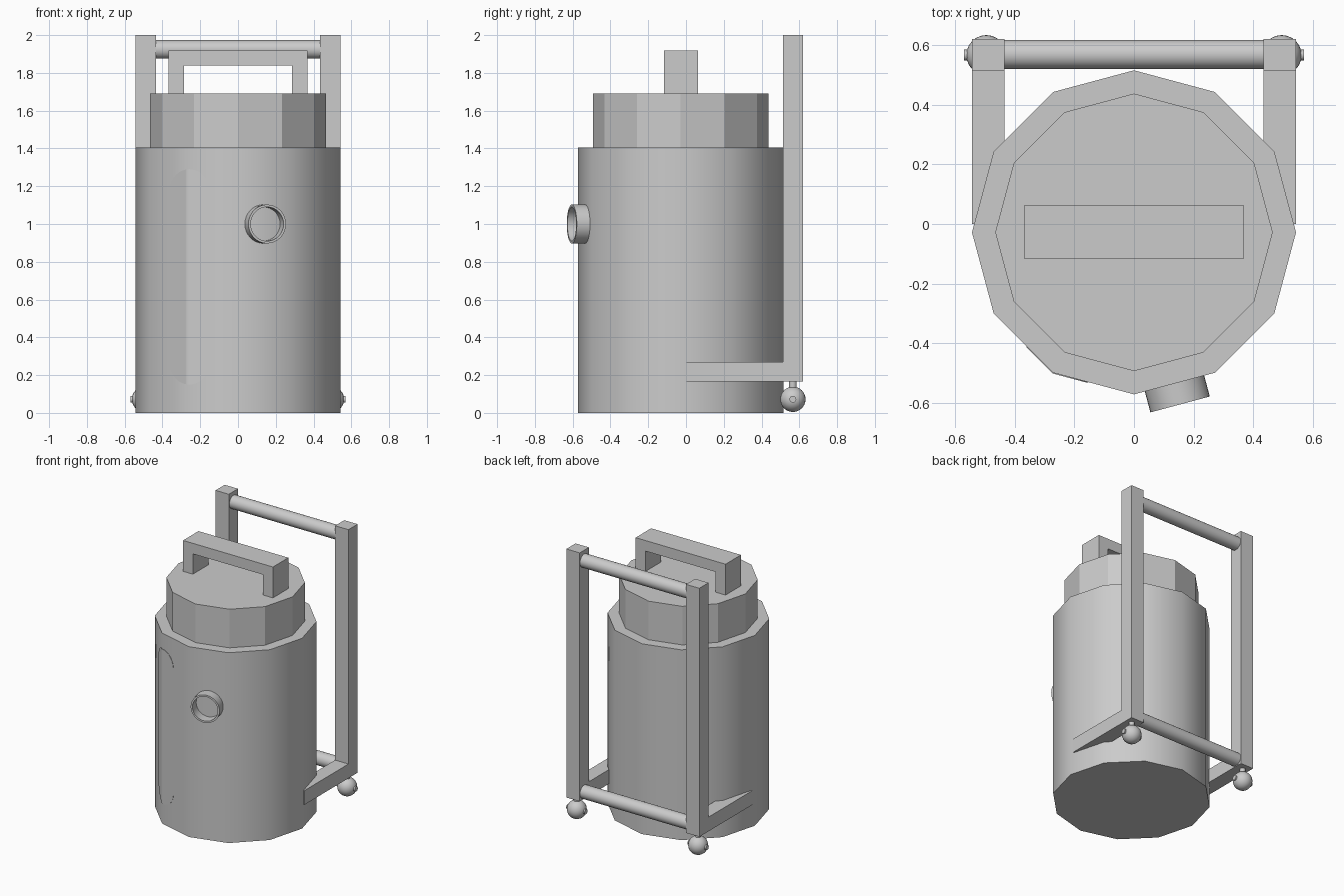
import bpy, bmesh, math
from mathutils import Vector

if "Cube" in bpy.data.objects:
    bpy.data.objects.remove(bpy.data.objects["Cube"])

CY, R = -0.028, 0.543            # body centre and radius


def smooth(ob, deg):
    bpy.ops.object.select_all(action='DESELECT')
    ob.select_set(True)
    bpy.context.view_layer.objects.active = ob
    bpy.ops.object.shade_smooth_by_angle(angle=math.radians(deg))


def mesh_object(name, verts, faces):
    me = bpy.data.meshes.new(name)
    bm = bmesh.new()
    vs = [bm.verts.new(v) for v in verts]
    for f in faces:
        bm.faces.new([vs[i] for i in f])
    bmesh.ops.recalc_face_normals(bm, faces=bm.faces)
    bm.to_mesh(me)
    bm.free()
    ob = bpy.data.objects.new(name, me)
    bpy.context.collection.objects.link(ob)
    return ob


def extrude(name, profile, a, b, place):
    """Prism from a 2D profile, placed by place(u, v, depth)."""
    n = len(profile)
    verts = [place(u, v, d) for d in (a, b) for u, v in profile]
    faces = [list(range(n)), list(range(n, 2 * n))]
    faces += [[i, (i + 1) % n, (i + 1) % n + n, i + n] for i in range(n)]
    return mesh_object(name, verts, faces)


def rod(name, p, q, r, sides=24):
    p, q = Vector(p), Vector(q)
    bpy.ops.mesh.primitive_cylinder_add(vertices=sides, radius=r, depth=(q - p).length, location=(p + q) / 2)
    ob = bpy.context.object
    ob.name = name
    ob.rotation_euler = (q - p).to_track_quat('Z', 'Y').to_euler()
    smooth(ob, 35)
    return ob


def drum(name, r, z0, z1):
    pts = [(r * math.sin(i * math.pi / 6), CY + r * math.cos(i * math.pi / 6)) for i in range(12)]
    return extrude(name, pts, z0, z1, lambda u, v, d: (u, v, d))


# Twelve-sided body and lid
smooth(drum("body", R, 0, 1.405), 35)
drum("lid", 0.465, 1.405, 1.69)

# Carry handle on the lid
h = [(-0.367, 1.68), (-0.367, 1.918), (0.367, 1.918), (0.367, 1.68),
     (0.287, 1.68), (0.287, 1.84), (-0.287, 1.84), (-0.287, 1.68)]
extrude("lid_handle", h, -0.117, 0.063, lambda u, v, d: (u, d, v))

# Rear frame: L-shaped rails with ball casters
rail = [(0, 0.165), (0.62, 0.165), (0.62, 2), (0.513, 2), (0.513, 0.27), (0, 0.27)]
for side, s in (("left", -1), ("right", 1)):
    extrude(side + "_rail", rail, s * 0.434, s * 0.543, lambda u, v, d: (d, u, v))
    x, y, z = s * 0.495, 0.566, 0.072
    bpy.ops.mesh.primitive_uv_sphere_add(segments=24, ring_count=16, radius=0.067, location=(x, y, z))
    ball = bpy.context.object
    ball.name = side + "_caster_ball"
    smooth(ball, 35)
    rod(side + "_caster_stem", (x, y, z), (x, y, 0.17), 0.02, 16)
    rod(side + "_caster_axle", (x - 0.075, y, z), (x + 0.075, y, z), 0.018, 16)

# Cross bars
for name, z in (("top_bar", 1.924), ("bottom_bar", 0.218)):
    rod(name, (-0.44, 0.568, z), (0.44, 0.568, z), 0.049, 32)

# Round gauge rim on the front facet right of centre
n = Vector((math.sin(math.pi / 12), -math.cos(math.pi / 12), 0))
t = Vector((n.y, -n.x, 0))
sides, verts, faces = 32, [], []
for r, d in ((0.103, 0.5), (0.103, 0.597), (0.09, 0.597), (0.09, 0.5)):
    for i in range(sides):
        a = 2 * math.pi * i / sides
        verts.append(Vector((0, CY, 1.0)) + n * d + t * r * math.cos(a) + Vector((0, 0, r * math.sin(a))))
for k in range(4):
    for i in range(sides):
        j, m = (i + 1) % sides, (k + 1) % 4
        faces.append([k * sides + i, k * sides + j, m * sides + j, m * sides + i])
smooth(mesh_object("gauge_rim", verts, faces), 35)

# Thin capsule panel wrapped around a front corner of the body
corner = (-R * 0.5, CY - R * math.cos(math.pi / 6))


def front_y(x):
    end = (0, CY - R) if x > corner[0] else (-R * math.cos(math.pi / 6), CY - R * 0.5)
    return corner[1] + (end[1] - corner[1]) * (x - corner[0]) / (end[0] - corner[0])


cx, cr = -0.258, 0.103
xs = sorted([cx + cr * math.cos(math.pi * i / 16) for i in range(17)] + [corner[0]])
verts = []
for x in xs:
    dz = math.sqrt(max(cr * cr - (x - cx) ** 2, 0)) * 1.07
    for y in (front_y(x) - 0.003, front_y(x) + 0.01):
        verts += [(x, y, 0.26 - dz), (x, y, 1.18 + dz)]
faces = []
for i in range(len(xs) - 1):
    a, b = 4 * i, 4 * i + 4
    faces += [[a + p, b + p, b + q, a + q] for p, q in ((0, 1), (1, 3), (3, 2), (2, 0))]
e = 4 * (len(xs) - 1)
faces += [[0, 1, 3, 2], [e, e + 1, e + 3, e + 2]]
smooth(mesh_object("front_panel", verts, faces), 35)
